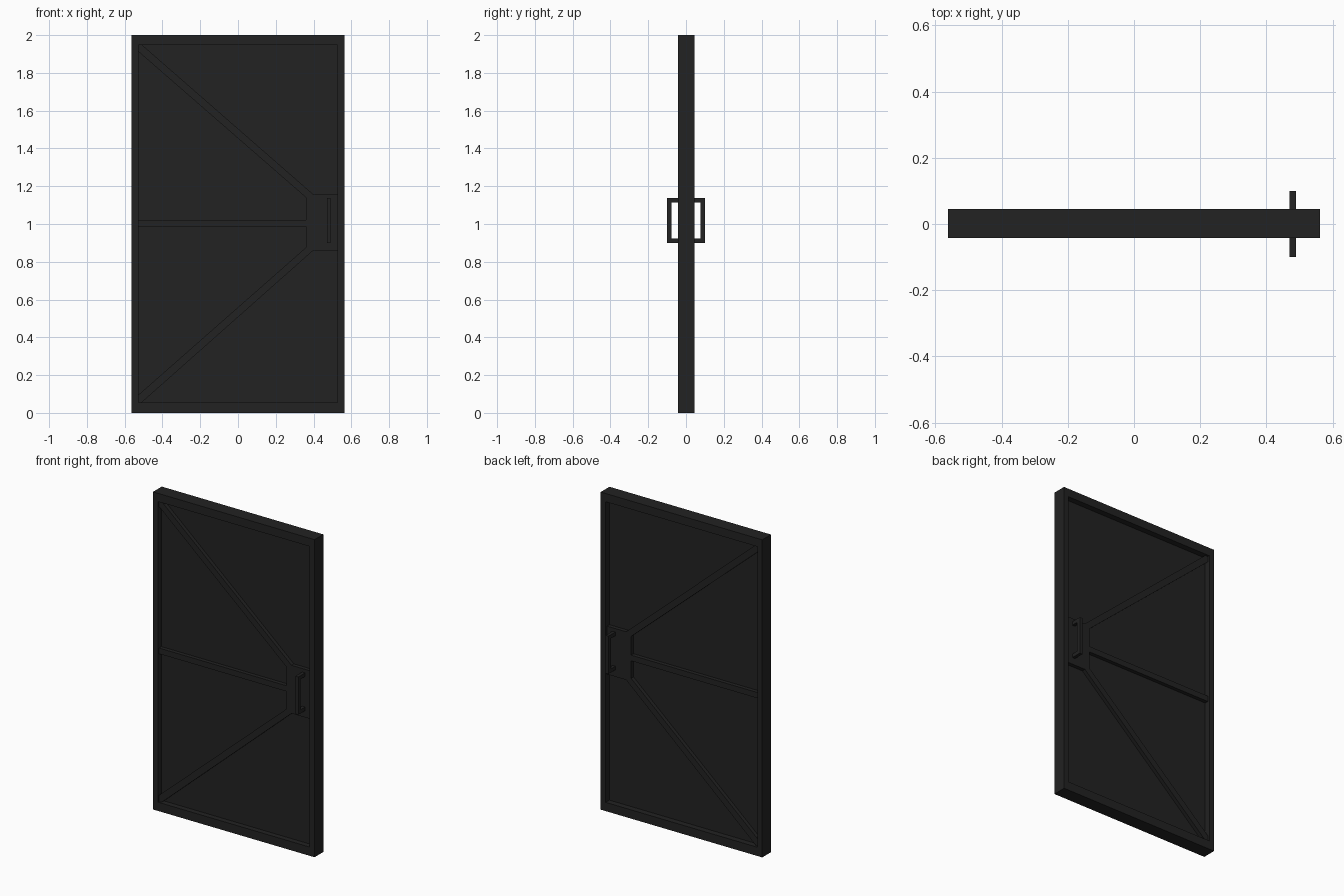
import bpy, bmesh

if "Cube" in bpy.data.objects:
    bpy.data.objects.remove(bpy.data.objects["Cube"])

# One dark metal colour for the whole door
mat = bpy.data.materials.new("dark metal")
mat.diffuse_color = (0.016, 0.016, 0.016, 1)
mat.use_nodes = True
mat.node_tree.nodes["Principled BSDF"].inputs["Base Color"].default_value = mat.diffuse_color


def finish(name, bm):
    bmesh.ops.recalc_face_normals(bm, faces=bm.faces[:])
    me = bpy.data.meshes.new(name)
    bm.to_mesh(me)
    bm.free()
    me.materials.append(mat)
    ob = bpy.data.objects.new(name, me)
    bpy.context.collection.objects.link(ob)
    return ob


def prism(name, pts, axis, lo, hi):
    """Extrude a 2D outline along axis 'y' (points x,z) or 'x' (points y,z)."""
    def co(p, d):
        return (p[0], d, p[1]) if axis == 'y' else (d, p[0], p[1])
    bm = bmesh.new()
    face = bm.faces.new([bm.verts.new(co(p, lo)) for p in pts])
    ext = bmesh.ops.extrude_face_region(bm, geom=[face])
    moved = [v for v in ext["geom"] if isinstance(v, bmesh.types.BMVert)]
    bmesh.ops.translate(bm, verts=moved, vec=(0, hi - lo, 0) if axis == 'y' else (hi - lo, 0, 0))
    return finish(name, bm)


def rect(x0, x1, z0, z1):
    return [(x0, z0), (x1, z0), (x1, z1), (x0, z1)]


OUTER = rect(-0.5625, 0.5625, 0, 2)
INNER = rect(-0.528, 0.528, 0.055, 1.948)
Y0, Y1 = -0.042, 0.045

# Outer frame: four rectangular loops joined into a ring
bm = bmesh.new()
loops = [[bm.verts.new((x, y, z)) for x, z in r]
         for r, y in ((OUTER, Y0), (OUTER, Y1), (INNER, Y1), (INNER, Y0))]
for i in range(4):
    a, b = loops[i], loops[(i + 1) % 4]
    for j in range(4):
        k = (j + 1) % 4
        bm.faces.new((a[j], a[k], b[k], b[j]))
finish("frame", bm)

# Thin recessed sheet
prism("panel", rect(-0.535, 0.535, 0.05, 1.955), 'y', -0.008, 0.008)

# Lock plate with its three braces, one flush outline showing on both sides
outline = [(-0.53, 1.95), (-0.51, 1.95), (0.395, 1.16), (0.53, 1.16),
           (0.53, 0.857), (0.395, 0.857), (-0.51, 0.055), (-0.53, 0.055),
           (-0.53, 0.093), (0.36, 0.876), (0.36, 0.986), (-0.53, 0.986),
           (-0.53, 1.022), (0.36, 1.022), (0.36, 1.14), (-0.53, 1.915)]
prism("lock_plate_and_braces", outline, 'y', -0.032, 0.032)

# Bracket pull handles, front and back
for name, s in (("front_handle", -1), ("back_handle", 1)):
    c = [(0.025, 0.90), (0.10, 0.90), (0.10, 1.138), (0.025, 1.138),
         (0.025, 1.115), (0.076, 1.115), (0.076, 0.923), (0.025, 0.923)]
    prism(name, [(s * y, z) for y, z in c], 'x', 0.47, 0.49)
